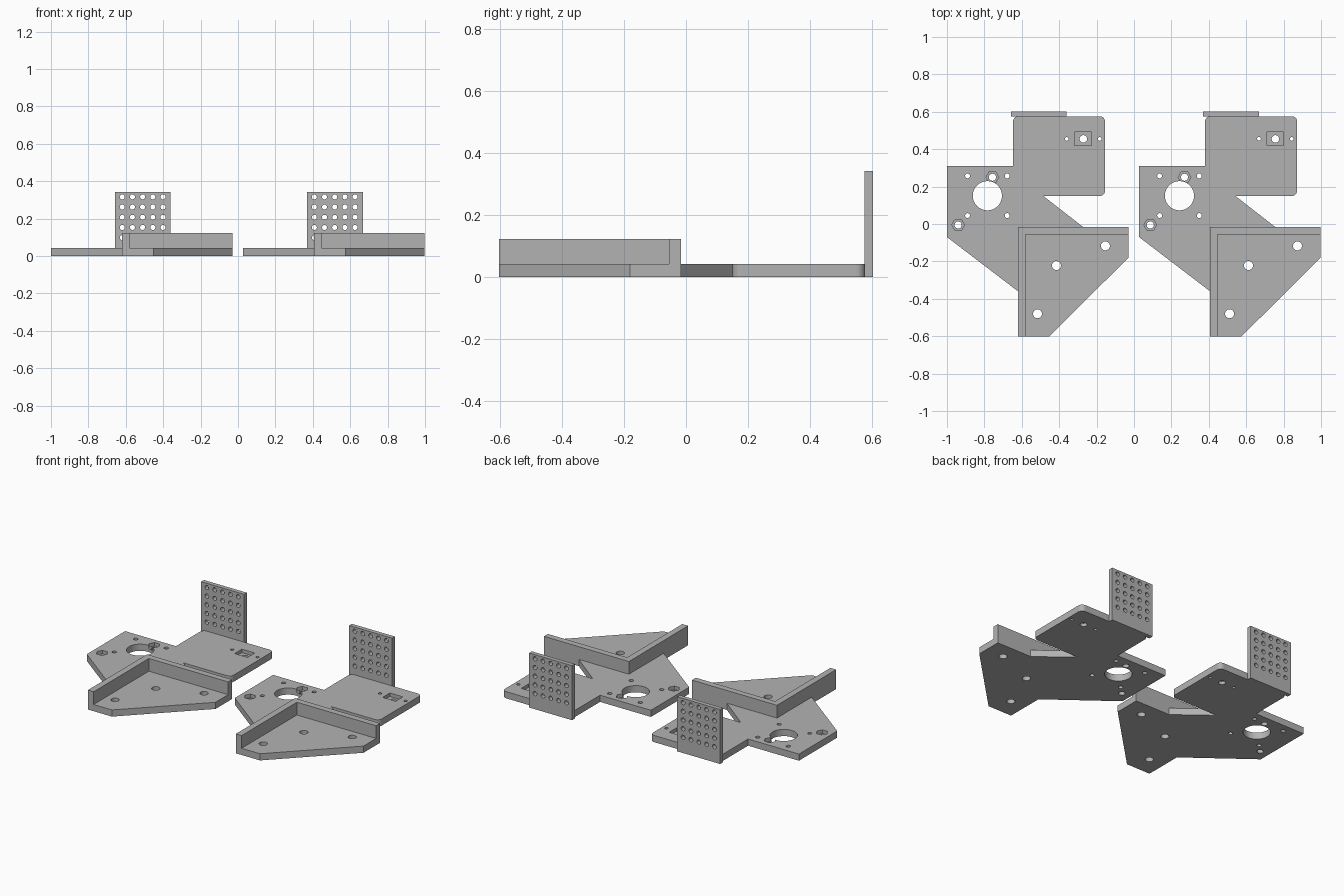
import bpy, bmesh
from math import pi, cos, sin
from mathutils import Matrix

cube = bpy.data.objects.get("Cube")
if cube:
    bpy.data.objects.remove(cube, do_unlink=True)

THICK, WALL_TOP, SPACING = 0.042, 0.122, 1.027

grey = bpy.data.materials.new("grey plastic")
grey.use_nodes = True
grey.diffuse_color = (0.45, 0.45, 0.45, 1)
grey.node_tree.nodes["Principled BSDF"].inputs["Base Color"].default_value = grey.diffuse_color


def make(name, bm):
    bmesh.ops.recalc_face_normals(bm, faces=bm.faces)
    mesh = bpy.data.meshes.new(name)
    bm.to_mesh(mesh)
    bm.free()
    mesh.materials.append(grey)
    obj = bpy.data.objects.new(name, mesh)
    bpy.context.scene.collection.objects.link(obj)
    return obj


def prism(bm, outline, z0, z1):
    """Extrude a flat outline upward from z0 to z1."""
    face = bm.faces.new([bm.verts.new((x, y, z0)) for x, y in outline])
    top = bmesh.ops.extrude_face_region(bm, geom=[face])["geom"]
    bmesh.ops.translate(bm, vec=(0, 0, z1 - z0),
                        verts=[v for v in top if isinstance(v, bmesh.types.BMVert)])


def circle(x, y, r, n=24):
    return [(x + r * cos(2 * pi * i / n), y + r * sin(2 * pi * i / n)) for i in range(n)]


def rounded(x, y, r, start, steps=6):
    """Quarter-round corner, running clockwise from the start angle."""
    return [(x + r * cos(start - pi / 2 * i / steps), y + r * sin(start - pi / 2 * i / steps))
            for i in range(steps + 1)]


def cut(obj, bm):
    """Subtract a cutter and bake the result."""
    cutter = make("cutter", bm)
    cutter.hide_render = True
    mod = obj.modifiers.new("cut", "BOOLEAN")
    mod.operation, mod.solver, mod.object = "DIFFERENCE", "EXACT", cutter
    graph = bpy.context.evaluated_depsgraph_get()
    mesh = bpy.data.meshes.new_from_object(obj.evaluated_get(graph))
    obj.modifiers.clear()
    obj.data = mesh
    bpy.data.objects.remove(cutter, do_unlink=True)


# Base plate with motor arm, sensor tab and corner floor
R = 0.028
outline = [(-1, -0.07), (-1, 0.309), (-0.647, 0.309)]
outline += rounded(-0.647 + R, 0.576 - R, R, pi)
outline += rounded(-0.155 - R, 0.576 - R, R, pi / 2)
outline += rounded(-0.155 - R, 0.15 + R, R, 0)
outline += [(-0.485, 0.15), (-0.272, -0.016), (-0.03, -0.016), (-0.03, -0.18),
            (-0.453, -0.602), (-0.62, -0.602), (-0.62, -0.36)]
bm = bmesh.new()
prism(bm, outline, 0, THICK)
plate = make("base_plate", bm)

# Hex nut pockets and a square nut pocket
nuts = [(-0.757, 0.25), (-0.94, -0.005)]
bm = bmesh.new()
for x, y in nuts:
    prism(bm, circle(x, y, 0.034, 6), 0.02, 0.1)
prism(bm, [(-0.317, 0.419), (-0.227, 0.419), (-0.227, 0.491), (-0.317, 0.491)], 0.02, 0.1)
cut(plate, bm)

# Motor opening and screw holes
MX, MY = -0.784, 0.151
holes = [(MX + sx * 0.106, MY + sy * 0.106, 0.013) for sx in (-1, 1) for sy in (-1, 1)]
holes += [(x, y, 0.019) for x, y in nuts]
holes += [(-0.271, 0.455, 0.02), (-0.359, 0.455, 0.01), (-0.183, 0.455, 0.01)]
holes += [(-0.415, -0.222, 0.024), (-0.153, -0.117, 0.024), (-0.516, -0.48, 0.024)]
bm = bmesh.new()
prism(bm, circle(MX, MY, 0.078, 64), -0.1, 0.1)
for x, y, r in holes:
    prism(bm, circle(x, y, r), -0.1, 0.1)
cut(plate, bm)

# Raised L-shaped corner wall
bm = bmesh.new()
prism(bm, [(-0.62, -0.602), (-0.62, -0.016), (-0.03, -0.016),
           (-0.03, -0.055), (-0.58, -0.055), (-0.58, -0.602)], THICK, WALL_TOP)
wall = make("corner_wall", bm)

# Upright perforated panel: drawn flat, then stood up
stand = Matrix.Translation((0, 0.602, 0)) @ Matrix.Rotation(pi / 2, 4, "X")
bm = bmesh.new()
prism(bm, [(-0.658, 0), (-0.36, 0), (-0.36, 0.342), (-0.658, 0.342)], 0, 0.027)
bm.transform(stand)
panel = make("perforated_panel", bm)
bm = bmesh.new()
for col in range(5):
    for row in range(5):
        prism(bm, circle(-0.619 + col * 0.0545, 0.098 + row * 0.0545, 0.0135, 16), -0.1, 0.1)
bm.transform(stand)
cut(panel, bm)

# Second identical bracket alongside
for obj in (plate, wall, panel):
    twin = obj.copy()
    twin.name = "second_" + obj.name
    twin.location.x = SPACING
    bpy.context.scene.collection.objects.link(twin)
